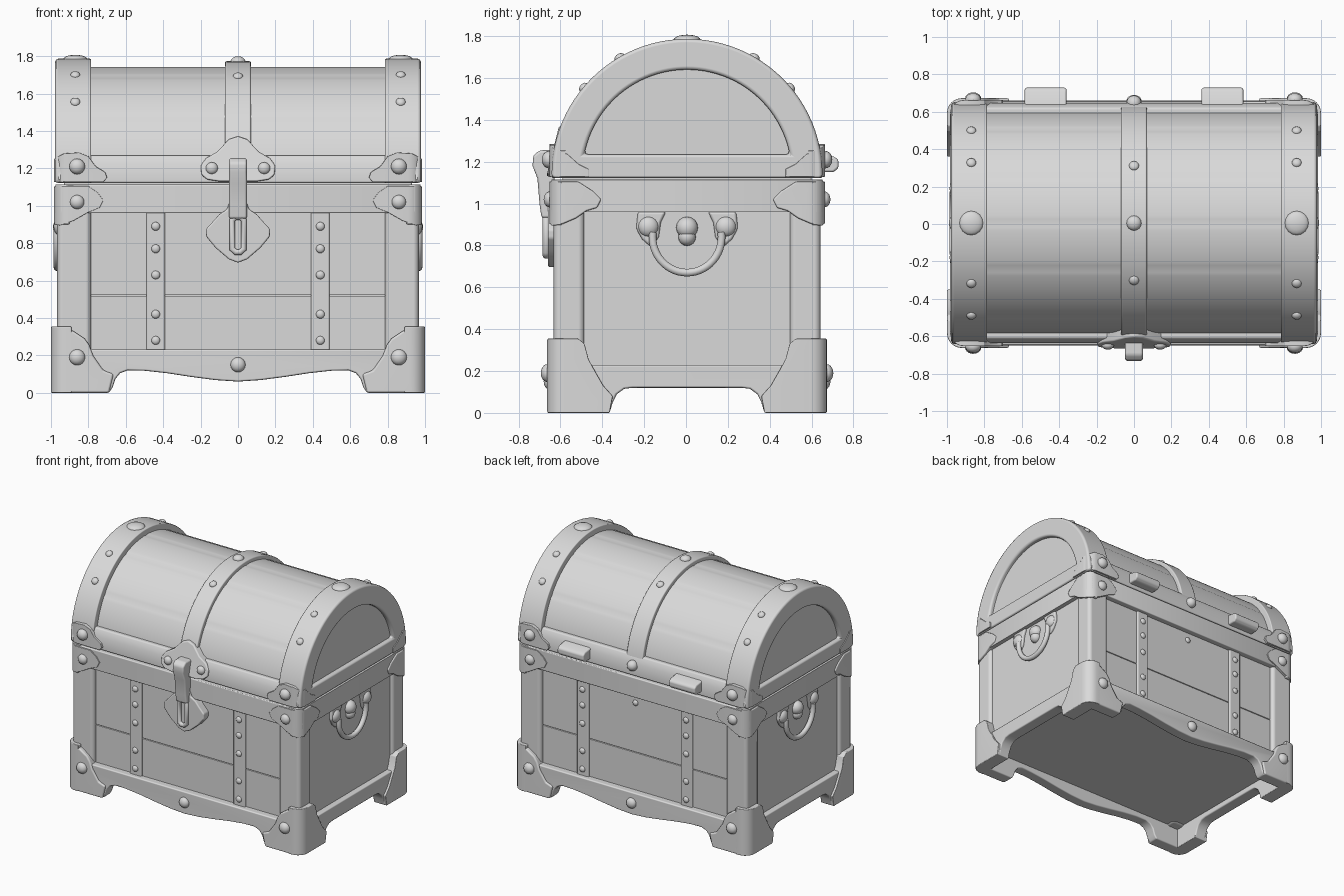
import bpy, bmesh, math
from mathutils import Matrix, Vector

if "Cube" in bpy.data.objects:
    bpy.data.objects.remove(bpy.data.objects["Cube"])

GREY = bpy.data.materials.new("light_grey")
GREY.diffuse_color = (0.7, 0.7, 0.7, 1)
GREY.use_nodes = True
GREY.node_tree.nodes["Principled BSDF"].inputs["Base Color"].default_value = GREY.diffuse_color
CZ = 1.14  # height of the lid's arc centre


def finish(name, bm, mirror="", bevel=0.01, trim=None):
    """Turn a bmesh into a smooth, bevelled, optionally trimmed and mirrored object."""
    bmesh.ops.recalc_face_normals(bm, faces=bm.faces)
    me = bpy.data.meshes.new(name)
    bm.to_mesh(me)
    bm.free()
    me.materials.append(GREY)
    for p in me.polygons:
        p.use_smooth = len(p.vertices) < 40
    ob = bpy.data.objects.new(name, me)
    bpy.context.collection.objects.link(ob)
    if trim:
        t = ob.modifiers.new("round_corner", "BOOLEAN")
        t.operation, t.solver, t.object = "INTERSECT", "EXACT", trim
    if bevel:
        b = ob.modifiers.new("bevel", "BEVEL")
        b.width, b.segments, b.limit_method = bevel, 2, "ANGLE"
        b.angle_limit = math.radians(30)
        b.harden_normals = True
    if mirror:
        m = ob.modifiers.new("mirror", "MIRROR")
        m.use_axis = ("x" in mirror, "y" in mirror, False)
        m.use_mirror_merge = False
    return ob


def place(axis, p, d):
    return {"x": (d, *p), "y": (p[0], d, p[1]), "z": (*p, d)}[axis]


def plate(name, pts, axis, lo, hi, mirror="", bevel=0.01, trim=None):
    """Extrude an outline: (y,z) along x, (x,z) along y or (x,y) along z."""
    bm = bmesh.new()
    a, b = [[bm.verts.new(place(axis, p, d)) for p in pts] for d in (lo, hi)]
    bm.faces.new(a)
    bm.faces.new(b[::-1])
    for i in range(len(pts)):
        j = (i + 1) % len(pts)
        bm.faces.new((a[i], a[j], b[j], b[i]))
    return finish(name, bm, mirror, bevel, trim)


def box(name, x, y, z, mirror="", bevel=0.01, trim=None):
    return plate(name, [(x[0], z[0]), (x[1], z[0]), (x[1], z[1]), (x[0], z[1])],
                 "y", y[0], y[1], mirror, bevel, trim)


def rounder(name, w, d, r):
    """Hidden rounded block used to round the upright corners."""
    pts = []
    for cx, cy, a0 in ((1, 1, 0), (-1, 1, 90), (-1, -1, 180), (1, -1, 270)):
        for i in range(7):
            a = math.radians(a0 + 15 * i)
            pts.append((cx * (w - r) + r * math.cos(a), cy * (d - r) + r * math.sin(a)))
    ob = plate(name, pts, "z", -0.5, 2.5, bevel=0)
    ob.hide_render = True
    ob.hide_set(True)
    return ob


def domes(name, items, mirror=""):
    """Flattened domes: (position, normal, radius, height)."""
    bm = bmesh.new()
    for pos, n, r, h in items:
        rot = Vector((0, 0, 1)).rotation_difference(Vector(n)).to_matrix().to_4x4()
        mat = Matrix.Translation(pos) @ rot @ Matrix.Diagonal((r, r, h, 1))
        bmesh.ops.create_uvsphere(bm, u_segments=16, v_segments=10, radius=1, matrix=mat)
    return finish(name, bm, mirror, 0)


def tube(name, pts, r, closed=False, mirror=""):
    cu = bpy.data.curves.new(name, "CURVE")
    cu.dimensions, cu.bevel_depth, cu.bevel_resolution = "3D", r, 3
    s = cu.splines.new("POLY")
    s.points.add(len(pts) - 1)
    for sp, p in zip(s.points, pts):
        sp.co = (*p, 1)
    s.use_cyclic_u, cu.use_fill_caps = closed, True
    tmp = bpy.data.objects.new(name, cu)
    bpy.context.collection.objects.link(tmp)
    me = bpy.data.meshes.new_from_object(tmp.evaluated_get(bpy.context.evaluated_depsgraph_get()))
    bpy.data.objects.remove(tmp)
    bm = bmesh.new()
    bm.from_mesh(me)
    return finish(name, bm, mirror, 0)


def arc(r, a0=0, a1=180, n=48):
    return [(r * math.cos(math.radians(a0 + (a1 - a0) * i / n)),
             CZ + r * math.sin(math.radians(a0 + (a1 - a0) * i / n))) for i in range(n + 1)]


def sym(half):
    """Complete an outline listed from the +x side by reflecting it."""
    return half + [(-x, z) for x, z in reversed(half) if abs(x) > 1e-5]


boot_round = rounder("boot_rounder", 1.0, 0.668, 0.08)
bracket_round = rounder("bracket_rounder", 0.984, 0.658, 0.075)

# --- chest body: core, planks, corner posts ---
box("body_core", (-0.93, 0.93), (-0.595, 0.595), (0.16, 1.135))
for z in ((0.2, 0.518), (0.522, 0.98)):
    box("front_plank", (-0.8, 0.8), (-0.607, -0.58), z, "y", 0.003)
box("side_panel", (0.91, 0.942), (-0.52, 0.52), (0.2, 0.98), "x", 0.004)
box("corner_post", (0.785, 0.967), (-0.638, -0.49), (0.15, 1.0), "xy", 0.03)
box("panel_strap", (0.39, 0.49), (-0.622, -0.58), (0.2, 0.98), "xy")
domes("strap_rivets", [((0.44, -0.622, z), (0, -1, 0), 0.023, 0.015)
                       for z in (0.28, 0.42, 0.63, 0.77, 0.89)], "xy")
domes("back_rivet", [((0, 0.607, 0.9), (0, 1, 0), 0.022, 0.015)])

# --- curved skirts and corner boots ---
foot = [(0.98, 0.0), (0.69, 0.0), (0.67, 0.03), (0.655, 0.075), (0.63, 0.105), (0.59, 0.12),
        (0.5, 0.118), (0.38, 0.105), (0.25, 0.085), (0.12, 0.068), (0, 0.06)]
plate("front_skirt", [(0.98, 0.232)] + sym(foot) + [(-0.98, 0.232)], "y", -0.655, -0.57, "y", 0.01, bracket_round)
side_foot = [(0.645, 0.23), (0.645, 0), (0.37, 0), (0.355, 0.05), (0.335, 0.09), (0.3, 0.115), (0.26, 0.12)]
plate("side_skirt", sym(side_foot), "x", 0.89, 0.984, "x", 0.01, bracket_round)
plate("front_boot", [(1, 0), (1, 0.355), (0.96, 0.355), (0.88, 0.33), (0.82, 0.29), (0.795, 0.255),
                     (0.775, 0.2), (0.72, 0.12), (0.665, 0.1), (0.69, 0)], "y", -0.668, -0.57, "xy", 0.012, boot_round)
plate("side_boot", [(-0.668, 0), (-0.668, 0.355), (-0.52, 0.355), (-0.49, 0.33), (-0.47, 0.255),
                    (-0.44, 0.2), (-0.4, 0.13), (-0.355, 0.08), (-0.37, 0)], "x", 0.89, 1.0, "xy", 0.012, boot_round)
domes("boot_rivets", [((0.86, -0.666, 0.19), (0, -1, 0), 0.043, 0.033)], "xy")
domes("skirt_rivets", [((0, -0.655, 0.15), (0, -1, 0), 0.04, 0.03)], "y")

# --- rim around the top of the body ---
box("front_rim", (-0.975, 0.975), (-0.65, -0.55), (0.96, 1.114), "y", 0.012, bracket_round)
box("side_rim", (0.88, 0.975), (-0.648, 0.648), (0.96, 1.114), "x", 0.012, bracket_round)
plate("rim_bracket_front", [(0.985, 1.105), (0.985, 0.9), (0.95, 0.895), (0.88, 0.92), (0.8, 0.965),
                            (0.74, 0.99), (0.72, 1.03), (0.75, 1.07), (0.8, 1.105)],
      "y", -0.658, -0.6, "xy", 0.008, bracket_round)
plate("rim_bracket_side", [(-0.66, 1.105), (-0.66, 0.9), (-0.6, 0.9), (-0.53, 0.93), (-0.48, 0.965),
                           (-0.43, 0.98), (-0.41, 1.02), (-0.45, 1.06), (-0.52, 1.105)],
      "x", 0.9, 0.984, "xy", 0.008, bracket_round)
domes("bracket_rivets", [((0.86, -0.657, 1.02), (0, -1, 0), 0.038, 0.028),
                         ((0.86, -0.66, 1.21), (0, -1, 0), 0.042, 0.034)], "xy")

# --- lid: planked barrel with shallow grooves, bands and end frames ---
barrel = [(0.603, 1.122)]
for a in range(0, 181, 2):
    r = 0.599 if a in (34, 66, 90, 114, 146) else 0.603
    barrel.append((r * math.cos(math.radians(a)), CZ + r * math.sin(math.radians(a))))
barrel.append((-0.603, 1.122))
plate("lid_barrel", barrel, "x", -0.85, 0.85, bevel=0)


def dome_outline(r):
    return [(r, 1.122)] + arc(r) + [(-r, 1.122)]


plate("lid_centre_band", dome_outline(0.633), "x", -0.07, 0.07)
plate("lid_end_band", dome_outline(0.647), "x", 0.785, 0.945, "x", 0.008)

# end frame: dome outline with a half-round window
outer = dome_outline(0.647)
inner = [(0.45, 1.235)] + arc(0.5, 11, 169) + [(-0.45, 1.235)]
bm = bmesh.new()
loops = [[bm.verts.new((x, *p)) for p in pts]
         for pts, x in ((outer, 0.92), (outer, 0.978), (inner, 0.978), (inner, 0.92))]
for k in range(4):
    p, q = loops[k], loops[(k + 1) % 4]
    for i in range(len(outer)):
        j = (i + 1) % len(outer)
        bm.faces.new((p[i], p[j], q[j], q[i]))
finish("lid_end_frame", bm, "x", 0.018)

# lid front/back rails and corner brackets
plate("lid_rail", [(-0.642, 1.122), (-0.642, 1.22), (-0.615, 1.27), (-0.55, 1.27), (-0.55, 1.122)],
      "x", -0.85, 0.85, "y")
plate("lid_bracket_front", [(0.985, 1.127), (0.985, 1.25), (0.93, 1.28), (0.85, 1.285), (0.8, 1.265), (0.76, 1.21),
                            (0.71, 1.18), (0.7, 1.15), (0.72, 1.127)], "y", -0.66, -0.58, "xy", 0.008, bracket_round)
plate("lid_bracket_side", [(-0.66, 1.127), (-0.66, 1.25), (-0.63, 1.265), (-0.57, 1.235), (-0.52, 1.19),
                           (-0.47, 1.165), (-0.47, 1.127)], "x", 0.9, 0.986, "xy", 0.008, bracket_round)


def on_lid(x, r, a, rad, h):
    c, s = math.cos(math.radians(a)), math.sin(math.radians(a))
    return ((x, r * c, CZ + r * s), (0, c, s), rad, h)


domes("lid_end_rivets", [on_lid(0.87, 0.645, a, 0.026, 0.018) for a in (40, 60, 120, 140)]
      + [on_lid(0.87, 0.642, 90, 0.065, 0.025)], "x")
domes("lid_centre_rivets", [on_lid(0, 0.631, a, 0.027, 0.018) for a in (61, 119)]
      + [on_lid(0, 0.631, 90, 0.04, 0.028), ((0, 0.642, 1.2), (0, 1, 0), 0.04, 0.04)])

# --- hinges on the back ---
plate("hinge_knuckle", [(0.6, 1.15), (0.7, 1.15), (0.724, 1.17), (0.724, 1.21), (0.7, 1.225), (0.6, 1.24)],
      "x", 0.36, 0.585, "x", 0.012)

# --- latch: leaning upper plate, lower plate, hooked clasp with a loop ---
upper = plate("latch_upper_plate", sym([(0, 1.372), (0.05, 1.355), (0.11, 1.29), (0.17, 1.255), (0.2, 1.215),
                                        (0.195, 1.165), (0.165, 1.14), (0.1, 1.13)]), "y", -0.672, -0.6)
for v in upper.data.vertices:
    v.co.y += (v.co.z - 1.13) * 0.25
domes("latch_rivets", [((0.14, -0.652, 1.2), (0, -1, 0), 0.033, 0.025)], "x")
plate("latch_lower_plate", sym([(0, 0.695), (0.05, 0.715), (0.12, 0.775), (0.17, 0.835), (0.172, 0.875),
                                (0.13, 0.92), (0.1, 0.955), (0.06, 0.98), (0.045, 1.02)]), "y", -0.665, -0.58)
plate("latch_clasp", [(-0.62, 1.255), (-0.705, 1.255), (-0.735, 1.23), (-0.738, 1.18), (-0.715, 1.12),
                      (-0.705, 1.0), (-0.695, 0.93), (-0.65, 0.93)], "x", -0.048, 0.048, bevel=0.014)
tube("latch_loop", [(x, -0.673, z) for x, z in sym([(0.012, 0.94), (0.031, 0.925), (0.031, 0.77), (0.012, 0.752)])],
     0.017, True)

# --- side handles: ears, ring and centre boss ---
plate("handle_ear", [(0.1, 0.962), (0.235, 0.962), (0.243, 0.88), (0.215, 0.83), (0.17, 0.79), (0.135, 0.84),
                     (0.125, 0.91)], "x", 0.92, 0.962, "xy", 0.014)
domes("handle_lugs", [((0.95, 0.185, 0.89), (1, 0, 0), 0.05, 0.036)], "xy")
tube("handle_ring", [(0.967, 0.165 * math.cos(t), 0.84 + 0.17 * math.sin(t))
                     for t in [math.radians(172 + 196 * i / 28) for i in range(29)]], 0.019, False, "x")
domes("handle_boss", [((0.942, 0, 0.885), (1, 0, 0), 0.052, 0.048), ((0.942, 0, 0.84), (1, 0, 0), 0.042, 0.042)], "x")

# centre the whole chest in depth
for ob in bpy.data.objects:
    ob.location.y += 0.005
